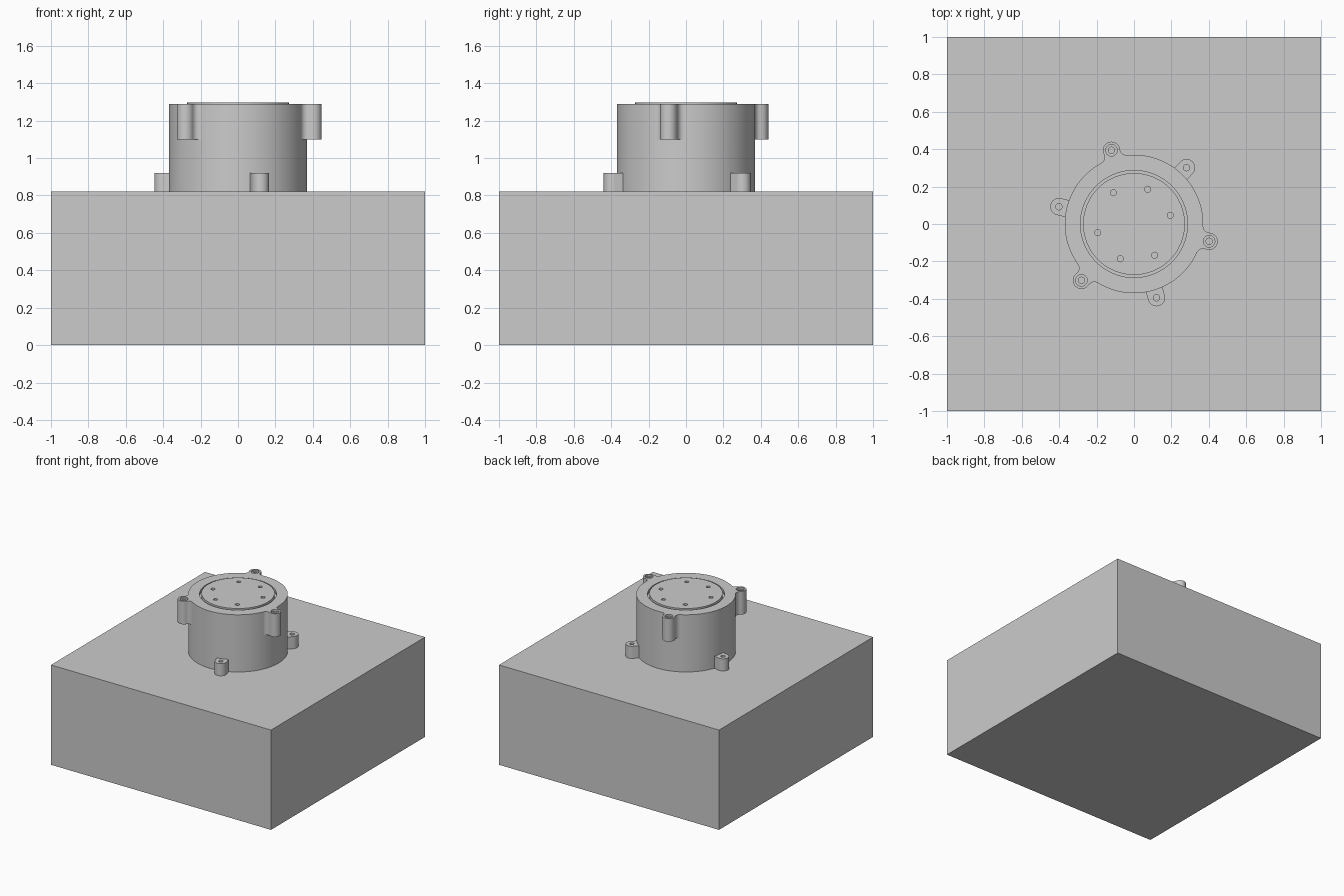
import bpy, bmesh
from math import sin, cos, acos, radians, pi, tau
from mathutils import Matrix, Vector

cube = bpy.data.objects.get("Cube")
if cube:
    bpy.data.objects.remove(cube, do_unlink=True)

grey = bpy.data.materials.new("plain grey")
grey.use_nodes = True
grey.diffuse_color = (0.6, 0.6, 0.6, 1)
grey.node_tree.nodes["Principled BSDF"].inputs["Base Color"].default_value = grey.diffuse_color

BLOCK_TOP, BODY_TOP, BODY_R = 0.82, 1.29, 0.37
LUG_DIST, LUG_R, FILLET = 0.412, 0.046, 0.035
UPPER_ANGLES = [radians(a) for a in (-13, 107, 227)]
LOWER_ANGLES = [radians(a) for a in (-73, 47, 167)]


def polar(r, a):
    return Vector((r * cos(a), r * sin(a)))


def stack(bm, rings):
    """Join equal-length rings of points into a closed solid."""
    loops = [[bm.verts.new(p) for p in ring] for ring in rings]
    n = len(loops[0])
    for low, high in zip(loops, loops[1:]):
        for i in range(n):
            j = (i + 1) % n
            bm.faces.new((low[i], low[j], high[j], high[i]))
    bm.faces.new(loops[0][::-1])
    bm.faces.new(loops[-1])


def lathe(bm, profile, centre=Vector((0, 0)), sides=24):
    stack(bm, [[(centre + polar(r, tau * i / sides)).to_3d() + Vector((0, 0, z))
                for i in range(sides)] for r, z in profile])


def prism(bm, outline, angle, z0, z1):
    turn = Matrix.Rotation(angle, 2)
    stack(bm, [[(*(turn @ p), z) for p in outline] for z in (z0, z1)])


def make_object(name, bm):
    bmesh.ops.recalc_face_normals(bm, faces=bm.faces)
    mesh = bpy.data.meshes.new(name)
    bm.to_mesh(mesh)
    bm.free()
    mesh.materials.append(grey)
    obj = bpy.data.objects.new(name, mesh)
    bpy.context.collection.objects.link(obj)
    return obj


def select(obj):
    bpy.ops.object.select_all(action="DESELECT")
    obj.select_set(True)
    bpy.context.view_layer.objects.active = obj


def combine(obj, other, operation):
    mod = obj.modifiers.new(operation.title(), "BOOLEAN")
    mod.operation, mod.solver, mod.object = operation, "EXACT", other
    select(obj)
    bpy.ops.object.modifier_apply(modifier=mod.name)
    bpy.data.objects.remove(other, do_unlink=True)


def arc(centre, r, a0, a1, steps):
    return [centre + polar(r, a0 + (a1 - a0) * i / steps) for i in range(steps + 1)]


def filleted_outline():
    """Round lug blended into the body wall by a concave fillet on each side."""
    far, near = BODY_R + FILLET, LUG_R + FILLET
    a = acos((far ** 2 + LUG_DIST ** 2 - near ** 2) / (2 * far * LUG_DIST))
    centre, lug = polar(far, -a), Vector((LUG_DIST, 0))
    to_lug = lug - centre
    end = Vector((1, 0)).angle_signed(to_lug) * -1
    start = pi - a
    blend = arc(centre, FILLET, start, end, 8)
    tip = Vector((1, 0)).angle_signed(-to_lug) * -1
    side = [polar(BODY_R - 0.03, -a)] + blend
    nose = arc(lug, LUG_R, tip, -tip, 24)[1:-1]
    return side + nose + [Vector((p.x, -p.y)) for p in reversed(side)]


def straight_outline():
    """Round lug with parallel sides running into the body wall."""
    root = BODY_R - 0.03
    return ([Vector((root, -LUG_R))]
            + arc(Vector((LUG_DIST, 0)), LUG_R, -pi / 2, pi / 2, 20)
            + [Vector((root, LUG_R))])


# Base block
bm = bmesh.new()
bmesh.ops.create_cube(bm, size=1, matrix=Matrix.Translation((0, 0, BLOCK_TOP / 2))
                      @ Matrix.Diagonal((2, 2, BLOCK_TOP, 1)))
make_object("base_block", bm)

# Round housing with a groove around the raised centre disc
bm = bmesh.new()
lathe(bm, [(BODY_R, BLOCK_TOP), (BODY_R, BODY_TOP), (0.286, BODY_TOP), (0.286, 1.265),
           (0.272, 1.265), (0.272, 1.296)], sides=128)
housing = make_object("round_housing", bm)

# Mounting lugs: three at the top, three at the foot
bm = bmesh.new()
for angle in UPPER_ANGLES:
    prism(bm, filleted_outline(), angle, 1.10, BODY_TOP)
for angle in LOWER_ANGLES:
    prism(bm, straight_outline(), angle, BLOCK_TOP, 0.92)
combine(housing, make_object("mounting_lugs", bm), "UNION")

# Bolt holes: counterbored above, plain below, and two groups of three in the disc
bm = bmesh.new()
for angle in UPPER_ANGLES:
    lathe(bm, [(0.017, 1.0), (0.017, 1.275), (0.031, 1.275), (0.031, 1.4)],
          polar(LUG_DIST, angle))
for angle in LOWER_ANGLES:
    lathe(bm, [(0.017, 0.8), (0.017, 1.0)], polar(LUG_DIST, angle))
for half in (0, 180):
    for k in range(3):
        lathe(bm, [(0.016, 1.26), (0.016, 1.4)],
              polar(0.2, radians(13.5 + 55 * k + half)))
combine(housing, make_object("hole_cutters", bm), "DIFFERENCE")

select(housing)
bpy.ops.object.shade_smooth_by_angle(angle=radians(30))
